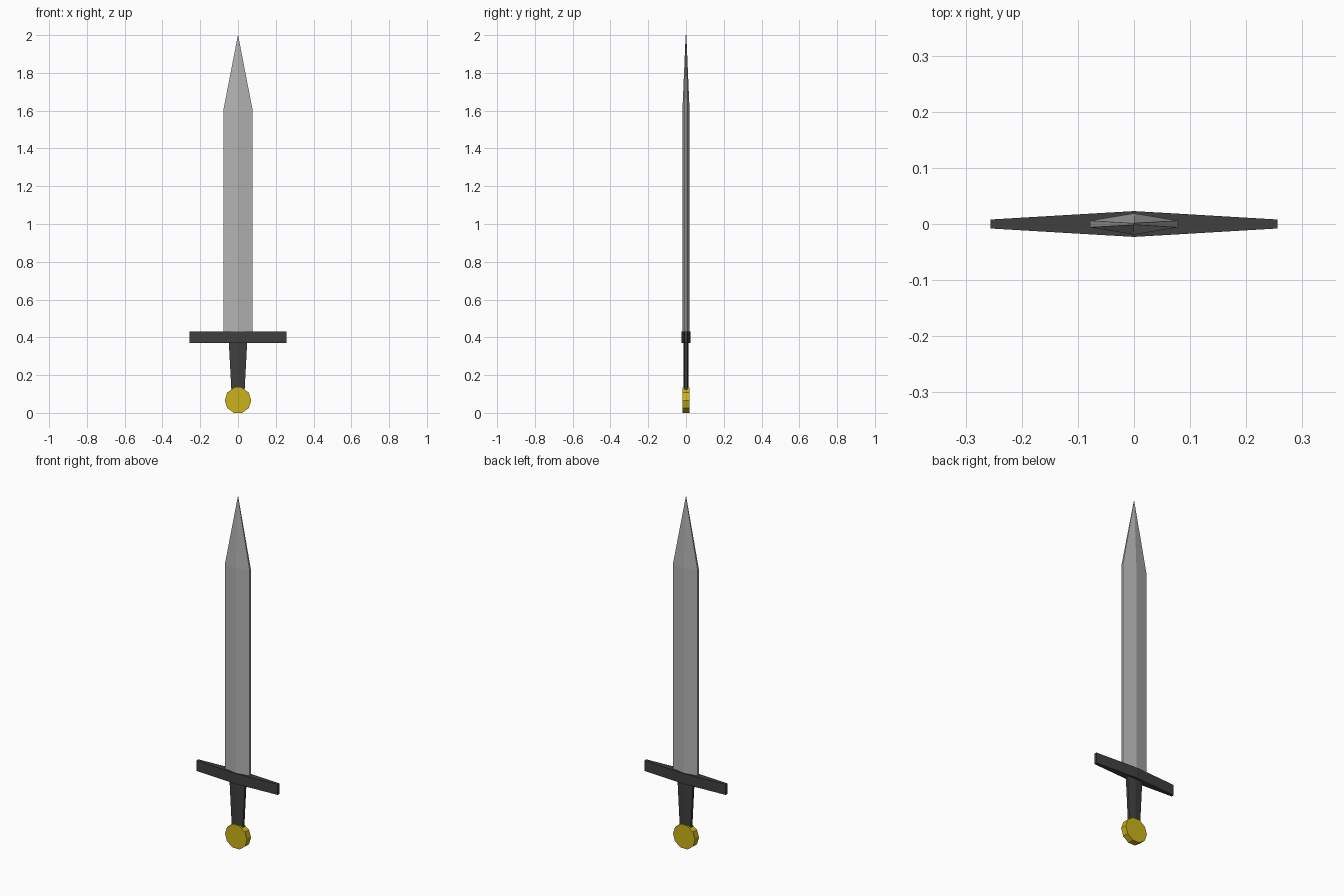
import bpy, bmesh, math
from mathutils import Matrix

if "Cube" in bpy.data.objects:
    bpy.data.objects.remove(bpy.data.objects["Cube"])


def material(name, color):
    m = bpy.data.materials.new(name)
    m.diffuse_color = color
    m.use_nodes = True
    m.node_tree.nodes["Principled BSDF"].inputs["Base Color"].default_value = m.diffuse_color
    return m


def finish(name, bm, mat=None):
    bmesh.ops.remove_doubles(bm, verts=bm.verts, dist=1e-5)
    bmesh.ops.recalc_face_normals(bm, faces=bm.faces)
    mesh = bpy.data.meshes.new(name)
    bm.to_mesh(mesh)
    bm.free()
    obj = bpy.data.objects.new(name, mesh)
    bpy.context.collection.objects.link(obj)
    if mat:
        mesh.materials.append(mat)
    return obj


def ridged_loft(name, sections, mat=None):
    """Loft six-sided ridged sections: (z, half width, ridge depth, edge depth)."""
    bm = bmesh.new()
    rings = []
    for z, w, r, e in sections:
        pts = [(w, -e), (w, e), (0, r), (-w, e), (-w, -e), (0, -r)]
        rings.append([bm.verts.new((x, y, z)) for x, y in pts])
    for a, b in zip(rings, rings[1:]):
        for i in range(6):
            j = (i + 1) % 6
            bm.faces.new((a[i], a[j], b[j], b[i]))
    bm.faces.new(rings[0][::-1])
    bm.faces.new(rings[-1])
    # Collapsed tip faces are removed
    bmesh.ops.dissolve_degenerate(bm, dist=1e-5, edges=bm.edges)
    return finish(name, bm, mat)


dark = material("dark_metal", (0.05, 0.05, 0.05, 1))
gold = material("gold", (0.6, 0.45, 0.01, 1))
steel = material("steel", (0.45, 0.45, 0.45, 1))

# Blade, tapering to a point
ridged_loft("blade", [(0.40, 0.078, 0.019, 0.006),
                      (1.60, 0.078, 0.019, 0.006),
                      (2.00, 0.0005, 0.002, 0.0015)], steel)

# Crossguard
ridged_loft("crossguard", [(0.37, 0.256, 0.023, 0.008),
                           (0.43, 0.256, 0.023, 0.008)], dark)

# Grip, narrowing towards the pommel
ridged_loft("grip", [(0.10, 0.034, 0.012, 0.007),
                     (0.38, 0.049, 0.012, 0.007)], dark)

# Ten-sided disc pommel
bm = bmesh.new()
bmesh.ops.create_cone(bm, cap_ends=True, segments=10, radius1=0.07, radius2=0.07, depth=0.036,
                      matrix=Matrix.Translation((0, 0, 0.0666))
                      @ Matrix.Rotation(math.pi / 2, 4, 'X')
                      @ Matrix.Rotation(math.pi / 2, 4, 'Z'))
finish("pommel", bm, gold)
